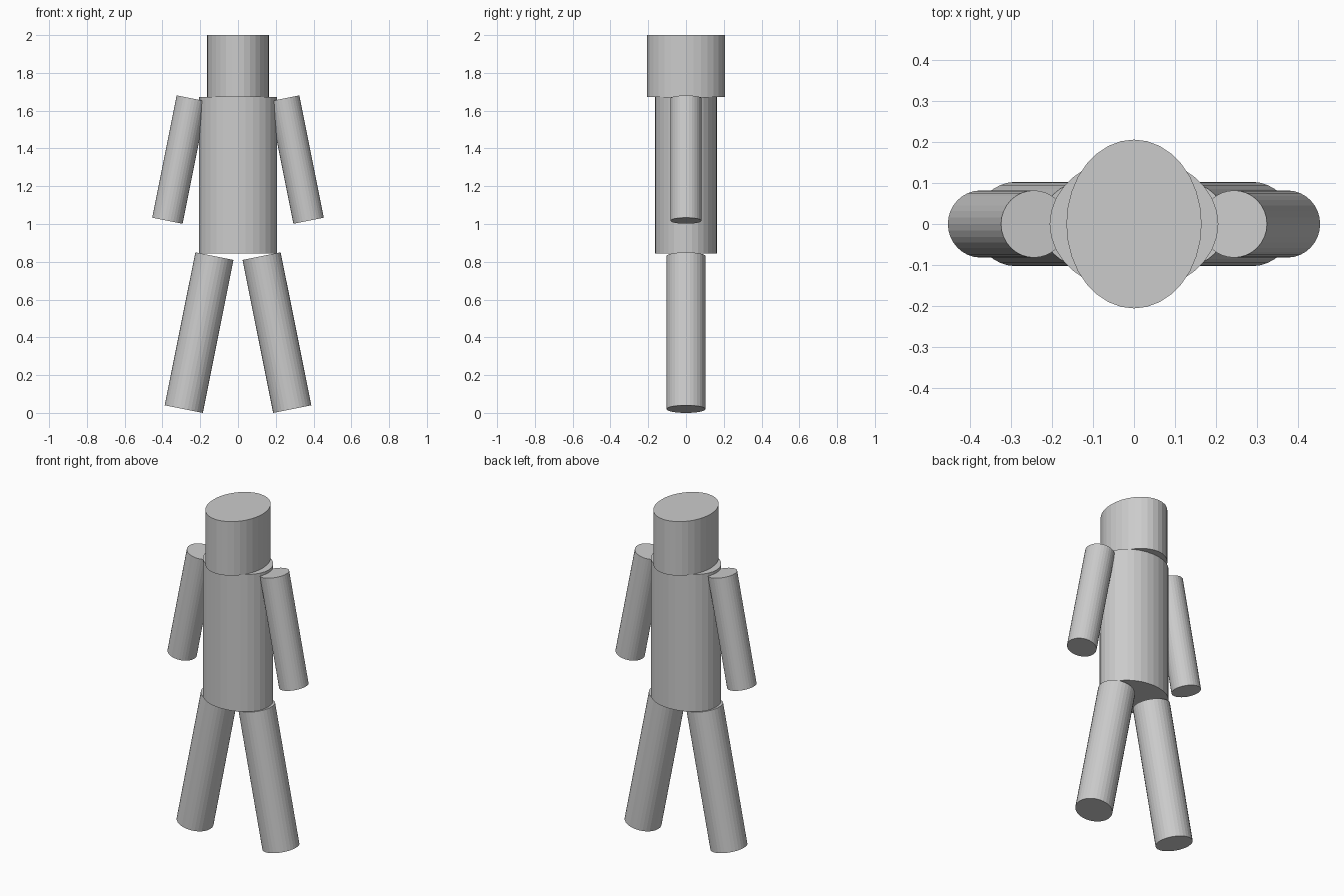
import bpy

if "Cube" in bpy.data.objects:
    bpy.data.objects.remove(bpy.data.objects["Cube"])

grey = bpy.data.materials.new("plain grey")
grey.diffuse_color = (0.6, 0.6, 0.6, 1)
grey.use_nodes = True
grey.node_tree.nodes["Principled BSDF"].inputs["Base Color"].default_value = grey.diffuse_color


def cylinder(name, centre, rx, ry, length, tilt=0.0):
    """Flat-faced elliptical cylinder, tilted about y."""
    bpy.ops.mesh.primitive_cylinder_add(vertices=32, radius=1, depth=1,
                                        location=centre, rotation=(0, tilt, 0))
    ob = bpy.context.object
    ob.name = name
    ob.scale = (rx, ry, length)
    ob.data.materials.append(grey)
    return ob


# Head is deeper than wide, torso is wider than deep
cylinder("head", (0, 0, 1.8365), 0.165, 0.206, 0.327)
cylinder("torso", (0, 0, 1.258), 0.206, 0.165, 0.83)

# Arms and legs splay outwards on both sides
for side, label in ((-1, "left"), (1, "right")):
    cylinder(label + "_arm", (side * 0.309, 0, 1.341), 0.082, 0.082, 0.66, -side * 0.198)
    cylinder(label + "_leg", (side * 0.206, 0, 0.425), 0.103, 0.103, 0.826, -side * 0.198)
